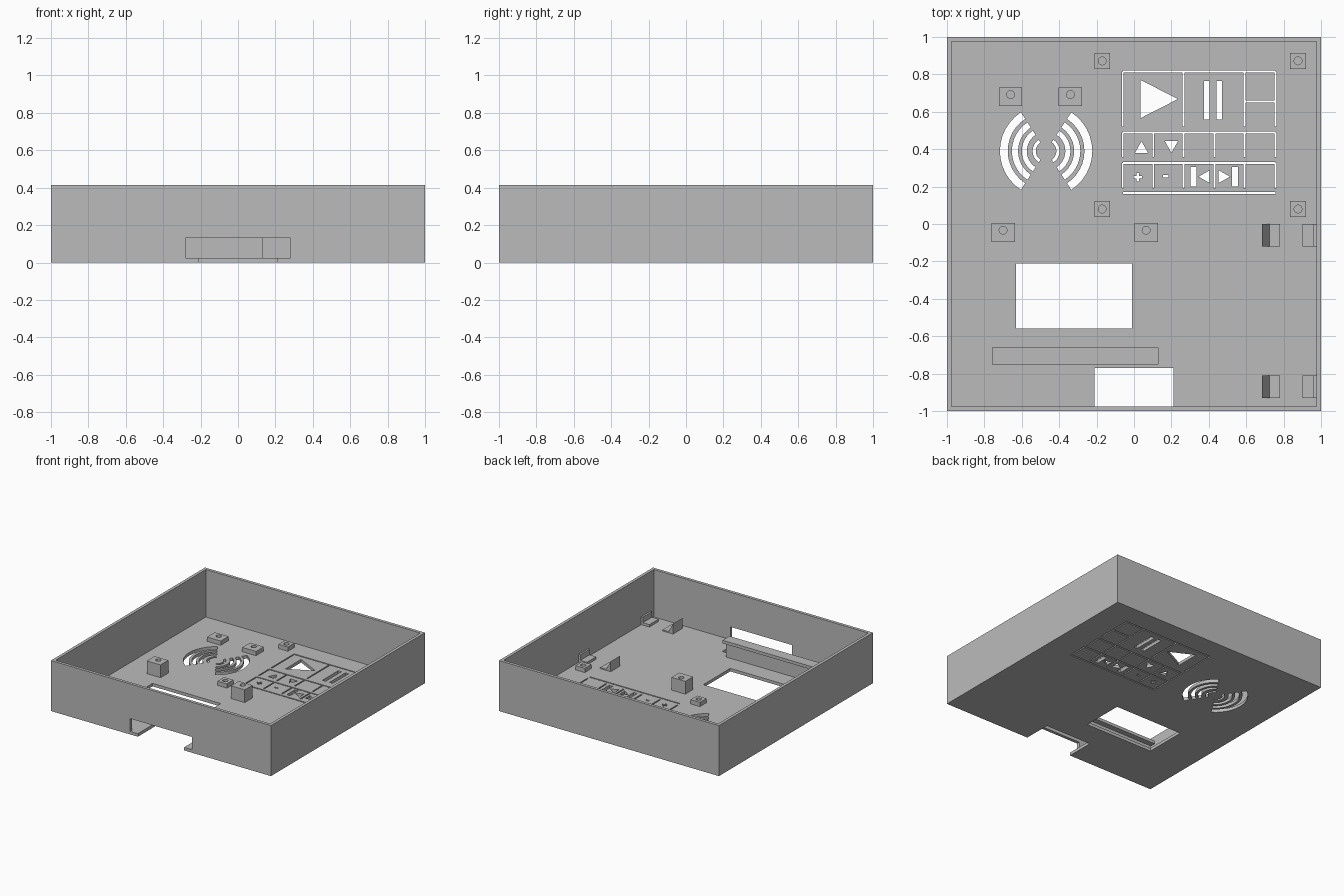
import bpy, bmesh
from math import cos, sin, pi, radians

if "Cube" in bpy.data.objects:
    bpy.data.objects.remove(bpy.data.objects["Cube"])

grey = bpy.data.materials.new("plain grey")
grey.use_nodes = True
grey.diffuse_color = (0.5, 0.5, 0.5, 1)
grey.node_tree.nodes["Principled BSDF"].inputs["Base Color"].default_value = (0.5, 0.5, 0.5, 1)

HEIGHT, WALL, FLOOR = 0.415, 0.025, 0.025
BELOW, ABOVE = -0.05, 0.08      # span of the cutters through the floor


def prism(bm, points, lo, hi, axis="z"):
    """Extrude a 2D outline along z (points are x, y) or along y (points are x, z)."""
    place = (lambda p, h: (p[0], p[1], h)) if axis == "z" else (lambda p, h: (p[0], h, p[1]))
    a = [bm.verts.new(place(p, lo)) for p in points]
    b = [bm.verts.new(place(p, hi)) for p in points]
    faces = [bm.faces.new(a), bm.faces.new(b)]
    for i in range(len(a)):
        j = (i + 1) % len(a)
        faces.append(bm.faces.new((a[i], a[j], b[j], b[i])))
    bmesh.ops.recalc_face_normals(bm, faces=faces)


def box(bm, x0, x1, y0, y1, z0=BELOW, z1=ABOVE):
    prism(bm, [(x0, y0), (x1, y0), (x1, y1), (x0, y1)], z0, z1)


def make(name, bm):
    mesh = bpy.data.meshes.new(name)
    bm.to_mesh(mesh)
    bm.free()
    mesh.materials.append(grey)
    ob = bpy.data.objects.new(name, mesh)
    bpy.context.scene.collection.objects.link(ob)
    return ob


def cut(ob, bm):
    """Subtract the cutter mesh from the object and bake the result."""
    cutter = make("cutter", bm)
    cutter.hide_render = True
    mod = ob.modifiers.new("cut", "BOOLEAN")
    mod.operation, mod.solver, mod.object = "DIFFERENCE", "EXACT", cutter
    mod.use_self = True
    deps = bpy.context.evaluated_depsgraph_get()
    mesh = bpy.data.meshes.new_from_object(ob.evaluated_get(deps))
    ob.modifiers.clear()
    ob.data = mesh
    bpy.data.objects.remove(cutter)


# Open case
bm = bmesh.new()
box(bm, -1, 1, -1, 1, 0, HEIGHT)
case = make("case", bm)
bm = bmesh.new()
inner = 1 - WALL
box(bm, -inner, inner, -inner, inner, FLOOR, HEIGHT + 0.1)
cut(case, bm)

# Display window and front port
bm = bmesh.new()
box(bm, -0.63, -0.01, -0.56, -0.21)
box(bm, -0.21, 0.21, -1.1, -0.77)
cut(case, bm)
bm = bmesh.new()
box(bm, -0.28, 0.28, -1.1, -0.972, FLOOR, 0.13)
cut(case, bm)

# Speaker grille arcs, mirrored about the grille centre
bm = bmesh.new()
cx, cy, steps = -0.47, 0.39, 12
for r0, r1 in ((0.055, 0.072), (0.103, 0.13), (0.15, 0.183), (0.205, 0.247)):
    for side in (-1, 1):
        angles = [radians(-57 + 114 * i / steps) for i in range(steps + 1)]
        ring = [(r1, a) for a in angles] + [(r0, a) for a in reversed(angles)]
        prism(bm, [(cx + side * r * cos(a), cy + r * sin(a)) for r, a in ring], BELOW, ABOVE)
cut(case, bm)

# Slots that free the sprung keys on three sides
bm = bmesh.new()
s = 0.005
left, right = -0.06, 0.757
columns = [left, 0.103, 0.265, 0.43, 0.59, right]
wide_columns = [left, 0.265, 0.59, right]
for y0, y1, xs in ((0.52, 0.815, wide_columns), (0.357, 0.49, columns), (0.192, 0.327, columns)):
    box(bm, left, right, y1 - s, y1 + s)
    for x in xs:
        box(bm, x - s, x + s, y0, y1)
box(bm, 0.59, right, 0.65, 0.66)
box(bm, left, right, 0.16, 0.17)
cut(case, bm)

# Cut-out key symbols
bm = bmesh.new()


def triangle(x, y, dx, dy, half):
    """Arrow with its base centre at x, y and its tip offset by dx, dy."""
    n = (0, half) if dx else (half, 0)
    prism(bm, [(x - n[0], y - n[1]), (x + n[0], y + n[1]), (x + dx, y + dy)], BELOW, ABOVE)


triangle(0.035, 0.668, 0.2, 0, 0.102)
triangle(0.04, 0.38, 0, 0.063, 0.035)
triangle(0.2, 0.443, 0, -0.063, 0.035)
triangle(0.405, 0.253, -0.06, 0, 0.034)
triangle(0.453, 0.253, 0.06, 0, 0.034)
for x in (0.375, 0.44):
    box(bm, x, x + 0.03, 0.56, 0.765)
for x in (0.303, 0.525):
    box(bm, x, x + 0.032, 0.2, 0.305)
h, t = 0.024, 0.006
prism(bm, [(0.02 + a, 0.25 + b) for a, b in (
    (-h, -t), (-t, -t), (-t, -h), (t, -h), (t, -t), (h, -t),
    (h, t), (t, t), (t, h), (-t, h), (-t, t), (-h, t))], BELOW, ABOVE)
box(bm, 0.155, 0.185, 0.249, 0.261)
cut(case, bm)


# Screw posts with blind holes
def post(name, x, y, w, d, top, shift=0.0):
    bm = bmesh.new()
    box(bm, x - w / 2, x + w / 2, y - d / 2, y + d / 2, FLOOR - 0.005, top)
    ob = make(name, bm)
    bm = bmesh.new()
    ring = [2 * pi * i / 24 for i in range(24)]
    prism(bm, [(x + 0.021 * cos(a), y + shift + 0.021 * sin(a)) for a in ring], FLOOR + 0.005, top + 0.1)
    cut(ob, bm)


for x in (-0.17, 0.877):
    for y in (0.08, 0.872):
        post("key_board_post", x, y, 0.085, 0.085, 0.06)
for x in (-0.66, -0.34):
    post("speaker_post", x, 0.68, 0.125, 0.1, 0.06, 0.012)
for x in (-0.7, 0.065):
    post("display_post", x, -0.045, 0.125, 0.1, 0.13, 0.012)

# Display support rail with an overhanging lip
bm = bmesh.new()
box(bm, -0.76, 0.13, -0.75, -0.705, FLOOR - 0.005, 0.155)
box(bm, -0.76, 0.13, -0.75, -0.66, 0.155, 0.18)
make("display_rail", bm)

# Board clips: a sloped catch facing a stepped ledge on the side wall
for y0 in (-0.93, -0.12):
    bm = bmesh.new()
    prism(bm, [(0.685, 0.02), (0.78, 0.02), (0.78, 0.035), (0.725, 0.035), (0.685, 0.11)], y0, y0 + 0.12, "y")
    make("clip_catch", bm)
    bm = bmesh.new()
    prism(bm, [(0.9, 0.02), (0.98, 0.02), (0.98, 0.09), (0.96, 0.09), (0.96, 0.045), (0.9, 0.045)],
          y0, y0 + 0.12, "y")
    make("clip_ledge", bm)
